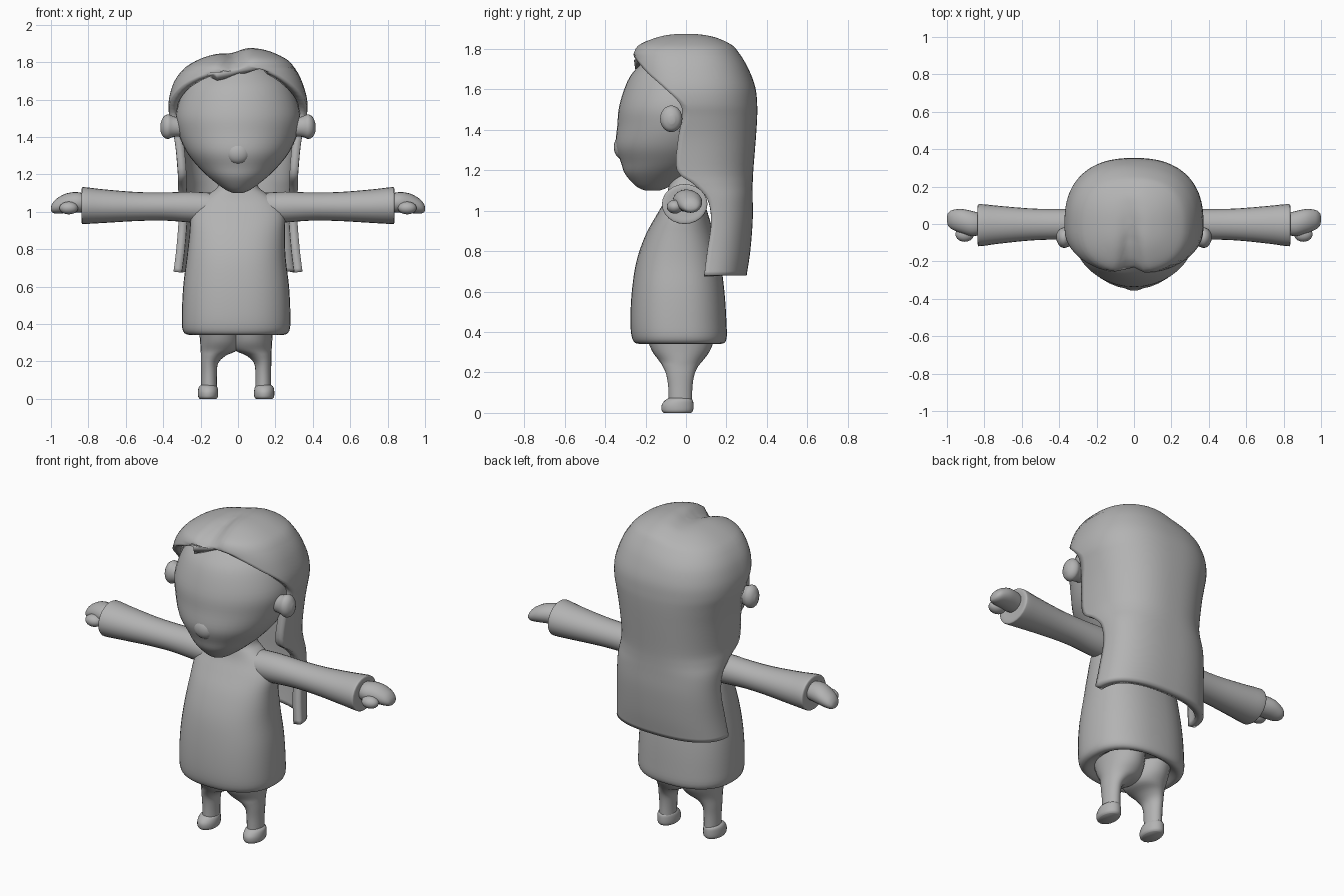
import bpy, bmesh, math

mat = bpy.data.materials.new("plain_grey")
mat.diffuse_color = (0.45, 0.45, 0.45, 1)


def spline(rows, steps):
    """Catmull-Rom interpolation between the key rows."""
    out = []
    for i in range(len(rows) - 1):
        a, b, c, d = (rows[max(i - 1, 0)], rows[i], rows[i + 1],
                      rows[min(i + 2, len(rows) - 1)])
        for s in range(steps):
            t = s / steps
            out.append([0.5 * (2 * q + (r - p) * t + (2 * p - 5 * q + 4 * r - w) * t * t
                               + (3 * q - p - 3 * r + w) * t ** 3)
                        for p, q, r, w in zip(a, b, c, d)])
    return out + [list(rows[-1])]


def spow(v, e):
    return math.copysign(abs(v) ** e, v)


def finish(name, bm, angle=50):
    bmesh.ops.remove_doubles(bm, verts=bm.verts, dist=0.0005)
    bmesh.ops.recalc_face_normals(bm, faces=bm.faces)
    me = bpy.data.meshes.new(name)
    bm.to_mesh(me)
    bm.free()
    me.materials.append(mat)
    ob = bpy.data.objects.new(name, me)
    bpy.context.collection.objects.link(ob)
    bpy.ops.object.select_all(action='DESELECT')
    ob.select_set(True)
    bpy.context.view_layer.objects.active = ob
    bpy.ops.object.shade_smooth_by_angle(angle=math.radians(angle))
    return ob


def loft(name, rows, place, e=1.0, segs=32, steps=4):
    """Rows are (t, u_centre, u_radius, v_low, v_high); place maps t,u,v to xyz."""
    bm = bmesh.new()
    rings = []
    for t, uc, ur, lo, hi in spline(rows, steps):
        ring = []
        for k in range(segs):
            a = 2 * math.pi * k / segs
            u = uc + ur * spow(math.sin(a), e)
            v = (lo + hi) / 2 + (hi - lo) / 2 * spow(math.cos(a), e)
            ring.append(bm.verts.new(place(t, u, v)))
        rings.append(ring)
    for r0, r1 in zip(rings, rings[1:]):
        for k in range(segs):
            n = (k + 1) % segs
            bm.faces.new((r0[k], r0[n], r1[n], r1[k]))
    bm.faces.new(rings[0])
    bm.faces.new(rings[-1])
    return finish(name, bm)


def upright(t, u, v):
    return (u, v, t)


# Dress with tucked hem, rising into the neck
loft("dress", [
    (0.37, -0.01, 0.20, -0.19, 0.13),
    (0.342, -0.01, 0.25, -0.235, 0.175),
    (0.365, -0.01, 0.285, -0.265, 0.20),
    (0.45, -0.01, 0.29, -0.275, 0.20),
    (0.60, -0.01, 0.283, -0.268, 0.19),
    (0.75, -0.01, 0.265, -0.245, 0.17),
    (0.88, -0.005, 0.255, -0.20, 0.14),
    (0.98, 0, 0.25, -0.145, 0.11),
    (1.05, 0, 0.215, -0.105, 0.09),
    (1.10, 0, 0.15, -0.09, 0.085),
    (1.14, 0, 0.105, -0.085, 0.085),
    (1.24, 0, 0.09, -0.08, 0.08)], upright, e=0.85, segs=40)

# Head with pointed chin and forward nose
loft("head", [
    (1.10, 0, 0.025, -0.20, -0.13),
    (1.12, 0, 0.07, -0.245, -0.08),
    (1.18, 0, 0.15, -0.30, 0.03),
    (1.24, 0, 0.212, -0.322, 0.12),
    (1.32, 0, 0.275, -0.348, 0.20),
    (1.42, 0, 0.318, -0.34, 0.25),
    (1.52, 0, 0.332, -0.33, 0.26),
    (1.64, 0, 0.298, -0.29, 0.25),
    (1.71, 0, 0.25, -0.24, 0.21),
    (1.78, 0, 0.16, -0.16, 0.15),
    (1.81, 0, 0.04, -0.05, 0.05)], upright, segs=40)


def blob(name, loc, radii):
    bm = bmesh.new()
    bmesh.ops.create_uvsphere(bm, u_segments=20, v_segments=12, radius=1)
    for v in bm.verts:
        v.co = [c + r * p for c, r, p in zip(loc, radii, v.co)]
    return finish(name, bm, 80)


blob("nose", (0, -0.315, 1.315), (0.065, 0.042, 0.06))

for side, tag in ((1, "left"), (-1, "right")):
    def sideways(t, u, v):
        return (side * t, v, u)

    def leg_place(t, u, v):
        return (side * u - 0.01, v, t)

    # Ear: narrow root flaring to a rounded lobe
    loft("ear_" + tag, [
        (0.28, 1.45, 0.045, -0.11, -0.03),
        (0.345, 1.455, 0.055, -0.12, -0.025),
        (0.375, 1.455, 0.066, -0.128, -0.018),
        (0.40, 1.453, 0.052, -0.115, -0.03),
        (0.415, 1.45, 0.02, -0.085, -0.055)], sideways, segs=20)

    # Sleeve with flared cuff
    loft("sleeve_" + tag, [
        (0.12, 1.02, 0.08, -0.085, 0.085),
        (0.25, 1.025, 0.082, -0.085, 0.082),
        (0.40, 1.028, 0.075, -0.083, 0.08),
        (0.55, 1.028, 0.078, -0.088, 0.083),
        (0.72, 1.03, 0.09, -0.105, 0.097),
        (0.815, 1.033, 0.098, -0.118, 0.106),
        (0.835, 1.033, 0.094, -0.113, 0.10),
        (0.835, 1.033, 0.06, -0.07, 0.07)], sideways, segs=24)

    # Mitten hand and thumb
    loft("hand_" + tag, [
        (0.80, 1.045, 0.045, -0.05, 0.05),
        (0.86, 1.05, 0.055, -0.065, 0.068),
        (0.92, 1.045, 0.052, -0.05, 0.08),
        (0.97, 1.03, 0.04, -0.03, 0.075),
        (0.993, 1.02, 0.024, -0.01, 0.06),
        (1.0, 1.015, 0.008, 0.015, 0.04)], sideways, segs=20)
    blob("thumb_" + tag, (side * 0.905, -0.055, 1.02), (0.05, 0.04, 0.034))

    # Trouser leg widening into the hips
    loft("leg_" + tag, [
        (0.05, 0.145, 0.042, -0.085, 0.03),
        (0.13, 0.145, 0.042, -0.088, 0.032),
        (0.19, 0.142, 0.046, -0.098, 0.042),
        (0.23, 0.122, 0.066, -0.115, 0.06),
        (0.26, 0.092, 0.098, -0.135, 0.085),
        (0.31, 0.085, 0.108, -0.17, 0.12),
        (0.39, 0.09, 0.11, -0.20, 0.15)], leg_place, segs=24)

    # Flat soled shoe
    loft("shoe_" + tag, [
        (0.0, 0.15, 0.045, -0.11, 0.025),
        (0.012, 0.15, 0.053, -0.12, 0.035),
        (0.04, 0.15, 0.054, -0.12, 0.037),
        (0.065, 0.15, 0.048, -0.10, 0.032),
        (0.076, 0.15, 0.03, -0.075, 0.01)], leg_place, segs=24)

# Long hair: rows are (z, half_width, back_y, edge_y, centre_y, front_radius)
hair_rows = [
    (0.68, 0.345, 0.30, 0.09, 0.09, 0.27),
    (0.80, 0.33, 0.318, 0.105, 0.105, 0.27),
    (0.95, 0.318, 0.33, 0.125, 0.125, 0.27),
    (1.06, 0.318, 0.33, 0.105, 0.105, 0.27),
    (1.13, 0.32, 0.33, 0.04, 0.04, 0.27),
    (1.20, 0.322, 0.333, -0.045, 0.0, 0.27),
    (1.35, 0.335, 0.345, -0.04, 0.0, 0.27),
    (1.46, 0.355, 0.352, -0.02, 0.0, 0.27),
    (1.53, 0.37, 0.352, -0.03, 0.0, 0.27),
    (1.61, 0.368, 0.343, -0.11, 0.0, 0.27),
    (1.70, 0.34, 0.31, -0.21, 0.0, 0.272),
    (1.77, 0.295, 0.265, -0.265, 0.0, 0.265),
    (1.81, 0.245, 0.225, -0.235, 0.0, 0.235),
    (1.845, 0.165, 0.15, -0.155, 0.0, 0.155),
    (1.862, 0.08, 0.07, -0.08, 0.0, 0.08),
    (1.865, 0.0001, 0.0001, -0.0001, 0.0, 0.0001)]
bm = bmesh.new()
grid, cols, e = [], 48, 0.82
for z, w, back, edge, cy, rf in spline(hair_rows, 4):
    rf, w = max(rf, 0.0001), max(w, 0.0001)
    d = (edge - cy) / rf
    amax = math.acos(max(-1, min(1, spow(d, 1 / e)))) if d > -0.995 else math.pi
    row = []
    for k in range(cols + 1):
        a = amax * (2 * k / cols - 1)
        c = spow(math.cos(a), e)
        x = w * spow(math.sin(a), e)
        y = cy + (back - cy if c > 0 else rf) * c
        # Parting groove and slightly taller left lobe on the crown
        top = max(0, min(1, (z - 1.68) / 0.12))
        front = max(0, min(1, (0.15 - y) / 0.25))
        groove = math.exp(-((x + 0.02) / 0.05) ** 2)
        lift = 0.014 * math.tanh((x + 0.02) / 0.05) - 0.03 * groove * front
        y += 0.05 * groove * top * max(0, -y / 0.26)
        row.append(bm.verts.new((x, y, z + top * lift)))
    grid.append(row)
for r0, r1 in zip(grid, grid[1:]):
    for k in range(cols):
        bm.faces.new((r0[k], r0[k + 1], r1[k + 1], r1[k]))
hair = finish("hair", bm)
mod = hair.modifiers.new("thickness", 'SOLIDIFY')
mod.thickness = 0.045
mod.offset = -1
